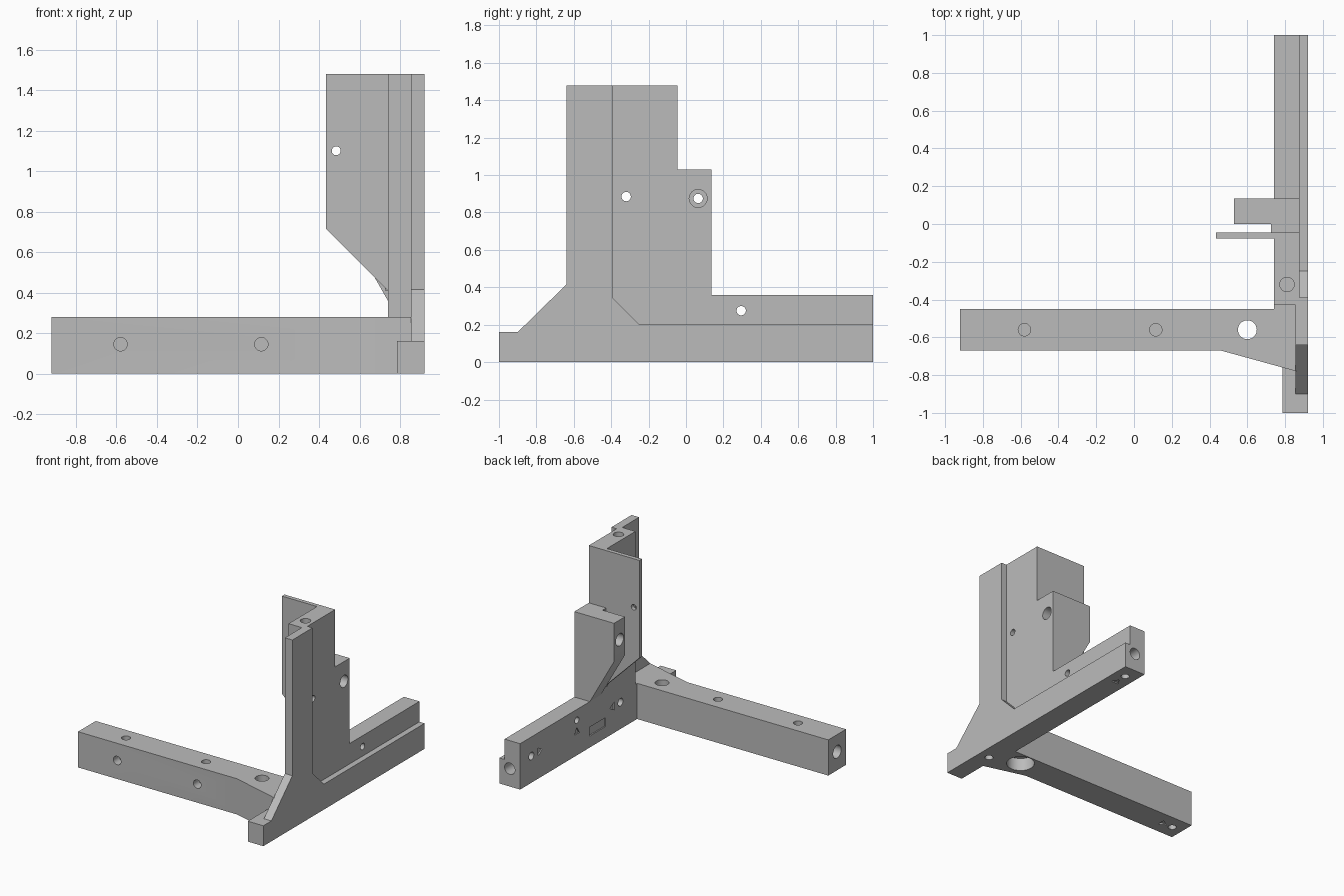
import bpy, bmesh, math

cube = bpy.data.objects.get("Cube")
if cube:
    bpy.data.objects.remove(cube, do_unlink=True)

grey = bpy.data.materials.new("plain grey")
grey.use_nodes = True
colour = (0.5, 0.5, 0.5, 1)
grey.diffuse_color = colour
for node in grey.node_tree.nodes:
    if node.type == 'BSDF_PRINCIPLED':
        node.inputs["Base Color"].default_value = colour


def prism(name, axis, outline, lo, hi):
    """Extrude a flat outline along an axis from lo to hi."""
    place = {'x': lambda a, b, c: (c, a, b),
             'y': lambda a, b, c: (a, c, b),
             'z': lambda a, b, c: (a, b, c)}[axis]
    bm = bmesh.new()
    rings = [[bm.verts.new(place(a, b, c)) for a, b in outline] for c in (lo, hi)]
    bm.faces.new(rings[0])
    bm.faces.new(rings[1])
    n = len(outline)
    for i in range(n):
        j = (i + 1) % n
        bm.faces.new((rings[0][i], rings[0][j], rings[1][j], rings[1][i]))
    bmesh.ops.recalc_face_normals(bm, faces=bm.faces)
    mesh = bpy.data.meshes.new(name)
    bm.to_mesh(mesh)
    bm.free()
    mesh.materials.append(grey)
    obj = bpy.data.objects.new(name, mesh)
    bpy.context.scene.collection.objects.link(obj)
    return obj


def rect(a0, a1, b0, b1):
    return [(a0, b0), (a1, b0), (a1, b1), (a0, b1)]


cutters = []


def cut(axis, outline, lo, hi):
    obj = prism("cutter", axis, outline, lo, hi)
    obj.hide_render = True
    cutters.append(obj)


def hole(axis, a, b, r, lo, hi, sides=32, turn=0):
    steps = [turn + math.tau * i / sides for i in range(sides)]
    cut(axis, [(a + r * math.cos(t), b + r * math.sin(t)) for t in steps], lo, hi)


# Solid parts
parts = [
    # outer plate: low rail, sloped shoulder and tall flange
    prism("side_plate", 'x',
          [(-1, 0), (1, 0), (1, .2), (-.25, .2), (-.39, .34), (-.39, 1.48),
           (-.64, 1.48), (-.64, .415), (-.9, .16), (-1, .16)], .855, .92),
    # thick stepped wall behind the plate
    prism("upright_wall", 'x',
          [(-.43, 0), (1, 0), (1, .36), (.135, .36), (.135, 1.03),
           (-.045, 1.03), (-.045, 1.48), (-.43, 1.48)], .74, .875),
    prism("front_foot", 'z', rect(.785, .92, -1, -.6), 0, .16),
    # long arm with a widened root
    prism("side_arm", 'z',
          [(-.92, -.67), (.46, -.67), (.86, -.78), (.86, -.42),
           (.74, -.42), (.74, -.45), (-.92, -.45)], 0, .28),
    prism("guide_fin", 'y',
          [(.435, 1.48), (.435, .715), (.74, .41), (.8, .41), (.8, 1.48)], -.077, -.045),
    prism("mount_block", 'y',
          [(.53, 1.03), (.53, .73), (.74, .36), (.8, .36), (.8, 1.03)], 0, .135),
    prism("slot_floor", 'z', rect(.725, .8, -.06, .01), .41, 1.03),
]

# Arm holes: top, front, end, underside and the counterbored root hole
arm_y, arm_z = -.56, .145
for x in (-.58, .115):
    hole('z', x, arm_y, .033, .2, .3)
    hole('y', x, arm_z, .033, -.7, -.6)
hole('x', arm_y, arm_z, .05, -.95, -.78)
hole('z', -.83, arm_y, .03, -.02, .07)
hole('z', .6, arm_y, .05, -.02, .3)
hole('z', .6, arm_y, .1, -.02, .1)

# Wall, fin and block holes
hole('x', -.32, .885, .025, .7, .95)
hole('x', .295, .275, .025, .7, .95)
hole('y', .485, 1.1, .022, -.1, 0)
hole('z', .81, -.32, .038, 1.2, 1.5)
hole('x', .065, .875, .025, .5, .95)
hole('x', .065, .875, .048, .5, .6)
hole('x', .065, .875, .048, .8, .95)

# Rail holes: inner face, end and underside
for y in (.86, -.245):
    hole('x', y, .21, .03, .7, .82)
hole('y', .83, .14, .045, .85, 1.05)
for y in (.89, -.64):
    hole('z', .83, y, .03, -.02, .07)

# Shallow direction marks and a label recess
hole('x', .76, .21, .035, .7, .75, 3, math.pi)
hole('x', .295, .185, .035, .7, .75, 3, math.pi / 2)
hole('x', -.15, .21, .035, .7, .75, 3)
hole('z', .83, .79, .035, -.02, .01, 3, math.pi / 2)
hole('z', -.74, arm_y, .035, -.02, .01, 3, math.pi)
cut('x', rect(-.06, .14, .09, .16), .7, .75)


def bounds(obj):
    axes = list(zip(*(v.co for v in obj.data.vertices)))
    return [(min(a), max(a)) for a in axes]


# Cut every part with the cutters that touch it
for part in parts:
    box = bounds(part)
    for cutter in cutters:
        if all(p[0] < c[1] and c[0] < p[1] for p, c in zip(box, bounds(cutter))):
            mod = part.modifiers.new("cut", 'BOOLEAN')
            mod.operation = 'DIFFERENCE'
            mod.solver = 'EXACT'
            mod.object = cutter
    bpy.context.view_layer.update()
    graph = bpy.context.evaluated_depsgraph_get()
    mesh = bpy.data.meshes.new_from_object(part.evaluated_get(graph))
    part.modifiers.clear()
    part.data = mesh

for cutter in cutters:
    bpy.data.objects.remove(cutter, do_unlink=True)

# Smooth the round walls, keep the edges crisp
bpy.ops.object.select_all(action='DESELECT')
for part in parts:
    part.select_set(True)
bpy.context.view_layer.objects.active = parts[0]
bpy.ops.object.shade_smooth_by_angle(angle=math.radians(30))
